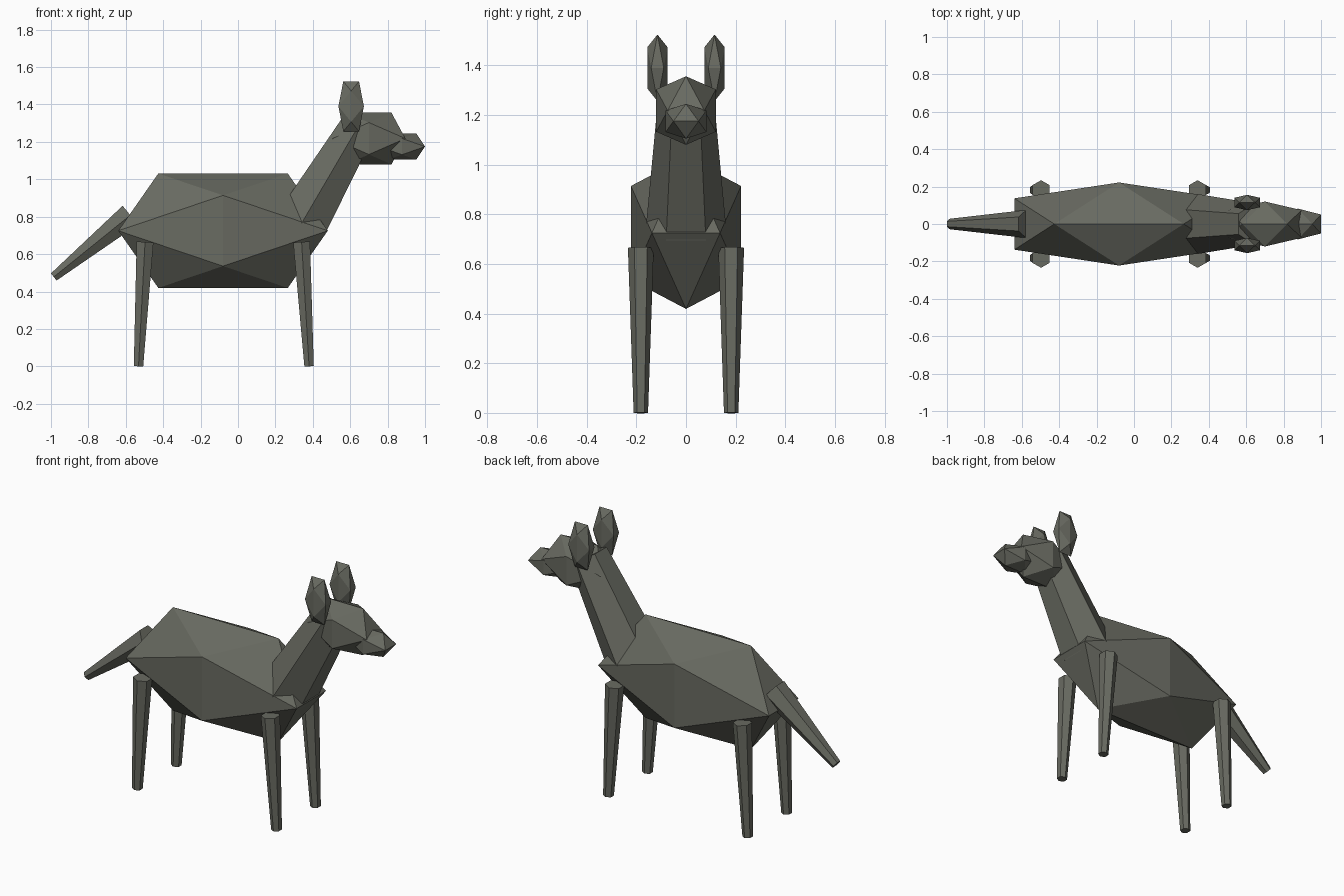
import bpy, bmesh, math
from mathutils import Vector

if "Cube" in bpy.data.objects:
    bpy.data.objects.remove(bpy.data.objects["Cube"])

PHI = (1 + 5 ** 0.5) / 2

coat = bpy.data.materials.new("dark olive grey")
coat.diffuse_color = (0.14, 0.145, 0.12, 1)
coat.use_nodes = True
coat.node_tree.nodes["Principled BSDF"].inputs["Base Color"].default_value = coat.diffuse_color


def finish(name, bm):
    bmesh.ops.recalc_face_normals(bm, faces=bm.faces[:])
    mesh = bpy.data.meshes.new(name)
    bm.to_mesh(mesh)
    bm.free()
    mesh.materials.append(coat)
    obj = bpy.data.objects.new(name, mesh)
    bpy.context.collection.objects.link(obj)
    return obj


def gem(name, center, half):
    """Icosahedron with edges along the axes, fitted to the half extents."""
    bm = bmesh.new()
    for a in (-1, 1):
        for b in (-1 / PHI, 1 / PHI):
            for p in ((b, 0, a), (0, a, b), (a, b, 0)):
                bm.verts.new([c + h * q for c, h, q in zip(center, half, p)])
    bmesh.ops.convex_hull(bm, input=bm.verts[:])
    return finish(name, bm)


def taper(name, start, end, r_start, r_end, sides=6):
    """Six-sided tapered limb with corners pointing along y."""
    bm = bmesh.new()
    start, end = Vector(start), Vector(end)
    u = Vector((0, 1, 0))
    w = (end - start).normalized().cross(u)
    rings = []
    for c, r in ((start, r_start), (end, r_end)):
        angles = [2 * math.pi * i / sides for i in range(sides)]
        rings.append([bm.verts.new(c + r * (u * math.cos(t) + w * math.sin(t))) for t in angles])
    for i in range(sides):
        j = (i + 1) % sides
        bm.faces.new((rings[0][i], rings[0][j], rings[1][j], rings[1][i]))
    for ring in rings:
        bm.faces.new(ring)
    return finish(name, bm)


# Trunk, neck and tail
gem("body", (-0.08, 0, 0.725), (0.56, 0.222, 0.306))
taper("neck", (0.34, 0, 0.765), (0.642, 0, 1.282), 0.16, 0.111)
taper("tail", (-0.576, 0, 0.808), (-0.985, 0, 0.478), 0.075, 0.028)

# Head and snout
gem("head", (0.70, 0, 1.218), (0.195, 0.12, 0.138))
gem("snout", (0.877, 0, 1.175), (0.123, 0.082, 0.07))

# Mirrored ears and legs
for side, s in (("left", 1), ("right", -1)):
    gem(side + "_ear", (0.605, s * 0.115, 1.39), (0.068, 0.041, 0.134))
    taper(side + "_front_leg", (0.34, s * 0.182, 0.665), (0.38, s * 0.182, 0), 0.052, 0.029)
    taper(side + "_back_leg", (-0.497, s * 0.182, 0.665), (-0.532, s * 0.182, 0), 0.052, 0.029)
